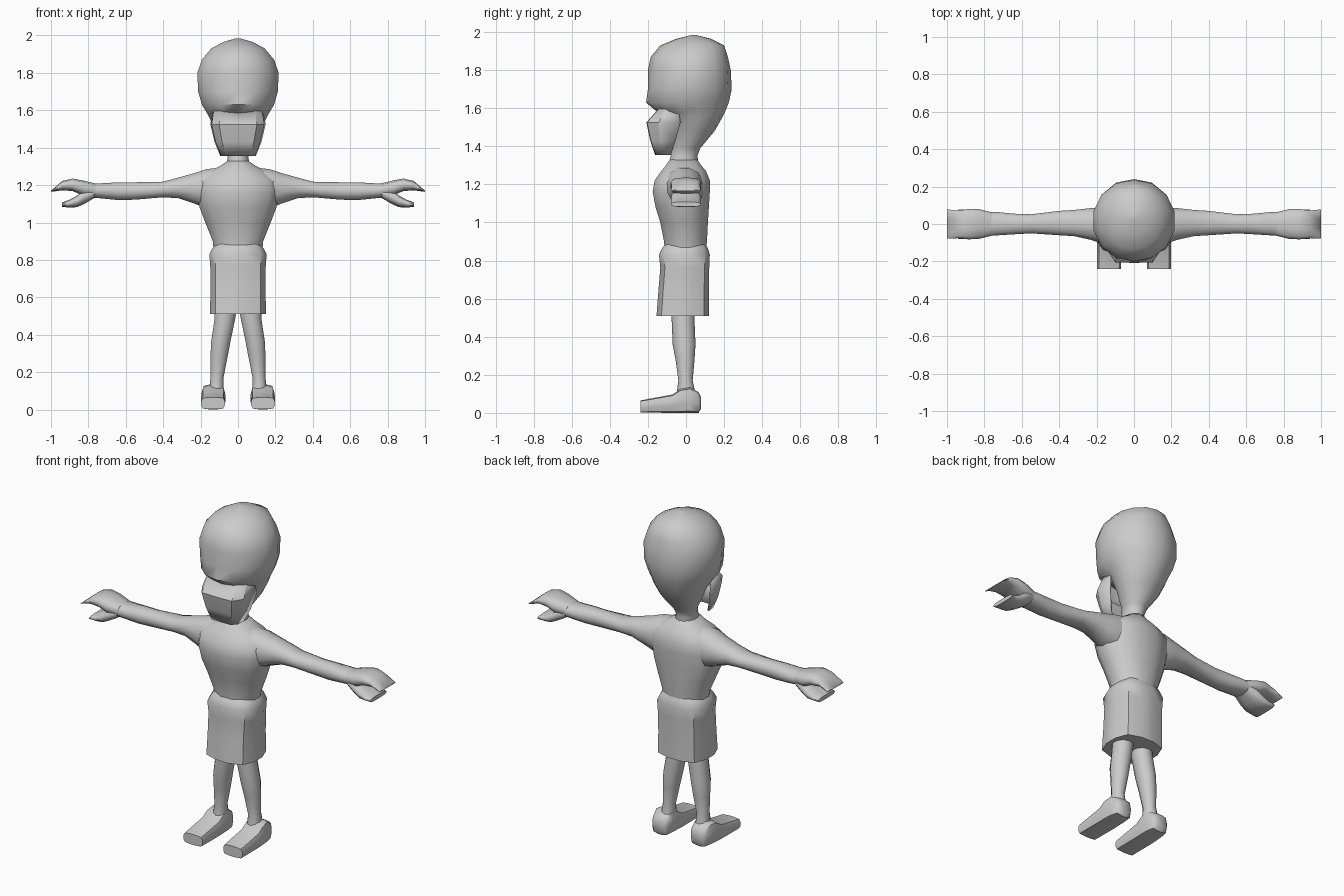
import bpy, bmesh, math


def finish(name, bm, mirror=False, angle=50):
    bmesh.ops.recalc_face_normals(bm, faces=bm.faces)
    me = bpy.data.meshes.new(name)
    bm.to_mesh(me)
    bm.free()
    ob = bpy.data.objects.new(name, me)
    bpy.context.collection.objects.link(ob)
    bpy.ops.object.select_all(action='DESELECT')
    ob.select_set(True)
    bpy.context.view_layer.objects.active = ob
    bpy.ops.object.shade_smooth_by_angle(angle=math.radians(angle))
    if mirror:
        ob.modifiers.new("Mirror", 'MIRROR')
    return ob


def loft(name, rings, axis='z', n=12, power=2.0, mirror=False, angle=50):
    """rings: (position, a min, a max, b min, b max); a, b are the other two axes in order"""
    bm = bmesh.new()
    loops = []
    for t, a0, a1, b0, b1 in rings:
        loop = []
        for i in range(n):
            w = 2 * math.pi * (i + 0.5) / n
            c, s = math.cos(w), math.sin(w)
            k = (abs(c) ** power + abs(s) ** power) ** (-1 / power) / math.cos(math.pi / n) ** 0.6
            a = (a0 + a1) / 2 + max(-1, min(1, c * k)) * (a1 - a0) / 2
            b = (b0 + b1) / 2 + max(-1, min(1, s * k)) * (b1 - b0) / 2
            co = {'z': (a, b, t), 'x': (t, a, b), 'y': (a, t, b)}[axis]
            loop.append(bm.verts.new(co))
        loops.append(loop)
    for p, q in zip(loops, loops[1:]):
        for i in range(n):
            j = (i + 1) % n
            bm.faces.new((p[i], p[j], q[j], q[i]))
    bm.faces.new(loops[0])
    bm.faces.new(loops[-1])
    return finish(name, bm, mirror, angle)


def sym(rows):
    """(z, half width, y front, y back) rows centred on x = 0"""
    return [(z, -w, w, f, b) for z, w, f, b in rows]


# head and neck
loft("head", sym([
    (1.28, .07, -.10, .07), (1.35, .055, -.08, .06), (1.39, .065, -.07, .075),
    (1.48, .12, -.075, .15), (1.55, .15, -.10, .19), (1.58, .165, -.15, .205),
    (1.63, .195, -.21, .225), (1.70, .215, -.20, .24), (1.80, .22, -.20, .235),
    (1.87, .195, -.185, .22), (1.93, .145, -.135, .20), (1.965, .08, -.05, .13),
    (1.985, .01, .03, .05)]), n=14)

# jaw guard: open U-shaped sheet
bm = bmesh.new()
rows = []
for z, w, f, b in [(1.60, .135, -.14, -.04), (1.525, .148, -.205, -.03),
                   (1.43, .125, -.185, -.055), (1.355, .095, -.16, -.08)]:
    m = f + (b - f) * .35
    pts = [(-w, b), (-w * .95, m), (-w * .68, f), (0, f - .003), (w * .68, f), (w * .95, m), (w, b)]
    rows.append([bm.verts.new((x, y, z)) for x, y in pts])
for p, q in zip(rows, rows[1:]):
    for i in range(len(p) - 1):
        bm.faces.new((p[i], p[i + 1], q[i + 1], q[i]))
jaw = finish("jaw_guard", bm, angle=25)
sol = jaw.modifiers.new("Thickness", 'SOLIDIFY')
sol.thickness = .008

# torso
loft("torso", sym([
    (.80, .125, -.11, .10), (.90, .135, -.115, .11), (1.00, .175, -.135, .115),
    (1.08, .205, -.16, .12), (1.16, .22, -.175, .125), (1.22, .215, -.165, .125),
    (1.27, .16, -.13, .105), (1.30, .10, -.105, .08), (1.33, .055, -.085, .06)]), power=2.3)

# shorts
loft("shorts", sym([
    (.885, .12, -.11, .105), (.865, .135, -.125, .115), (.83, .153, -.142, .125),
    (.76, .148, -.135, .122), (.64, .147, -.145, .12), (.51, .15, -.155, .12)]), power=3)

# legs
loft("leg", [
    (.56, .0, .125, -.08, .045), (.48, .015, .127, -.075, .045), (.36, .04, .145, -.07, .05),
    (.28, .055, .148, -.055, .045), (.17, .077, .148, -.04, .035), (.10, .075, .155, -.05, .05)],
    n=10, mirror=True)

# feet, lofted from heel to toe
loft("foot", [
    (.08, .09, .165, .03, .08), (.065, .078, .18, .008, .11), (.02, .07, .192, .008, .135),
    (-.03, .068, .196, .008, .125), (-.07, .068, .197, .008, .097),
    (-.24, .07, .197, .01, .065)], axis='y', n=12, power=4, mirror=True)

# arms
loft("arm", [
    (.08, -.12, .09, 1.07, 1.295), (.17, -.105, .09, 1.075, 1.285), (.23, -.085, .085, 1.10, 1.265),
    (.32, -.065, .075, 1.13, 1.24), (.40, -.06, .07, 1.135, 1.218), (.55, -.05, .052, 1.122, 1.215),
    (.64, -.055, .055, 1.12, 1.215), (.72, -.06, .063, 1.128, 1.21), (.80, -.065, .065, 1.135, 1.208)],
    axis='x', power=2.4, mirror=True)

# hands: two broad curved claws
loft("fingers", [
    (.76, -.062, .062, 1.135, 1.208), (.83, -.08, .08, 1.145, 1.225), (.885, -.082, .08, 1.168, 1.235),
    (.94, -.076, .072, 1.172, 1.222), (1.0, -.078, .078, 1.164, 1.170)],
    axis='x', power=3, mirror=True)
loft("thumb", [
    (.77, -.06, .06, 1.13, 1.19), (.82, -.075, .075, 1.10, 1.175), (.86, -.08, .08, 1.082, 1.145),
    (.90, -.08, .078, 1.08, 1.122), (.94, -.08, .078, 1.083, 1.108)],
    axis='x', power=3, mirror=True)

# settle the soles onto the ground
foot = bpy.data.objects["foot"]
low = min(v.co.z for v in foot.data.vertices)
for v in foot.data.vertices:
    v.co.z -= low if v.co.z < .03 else 0
